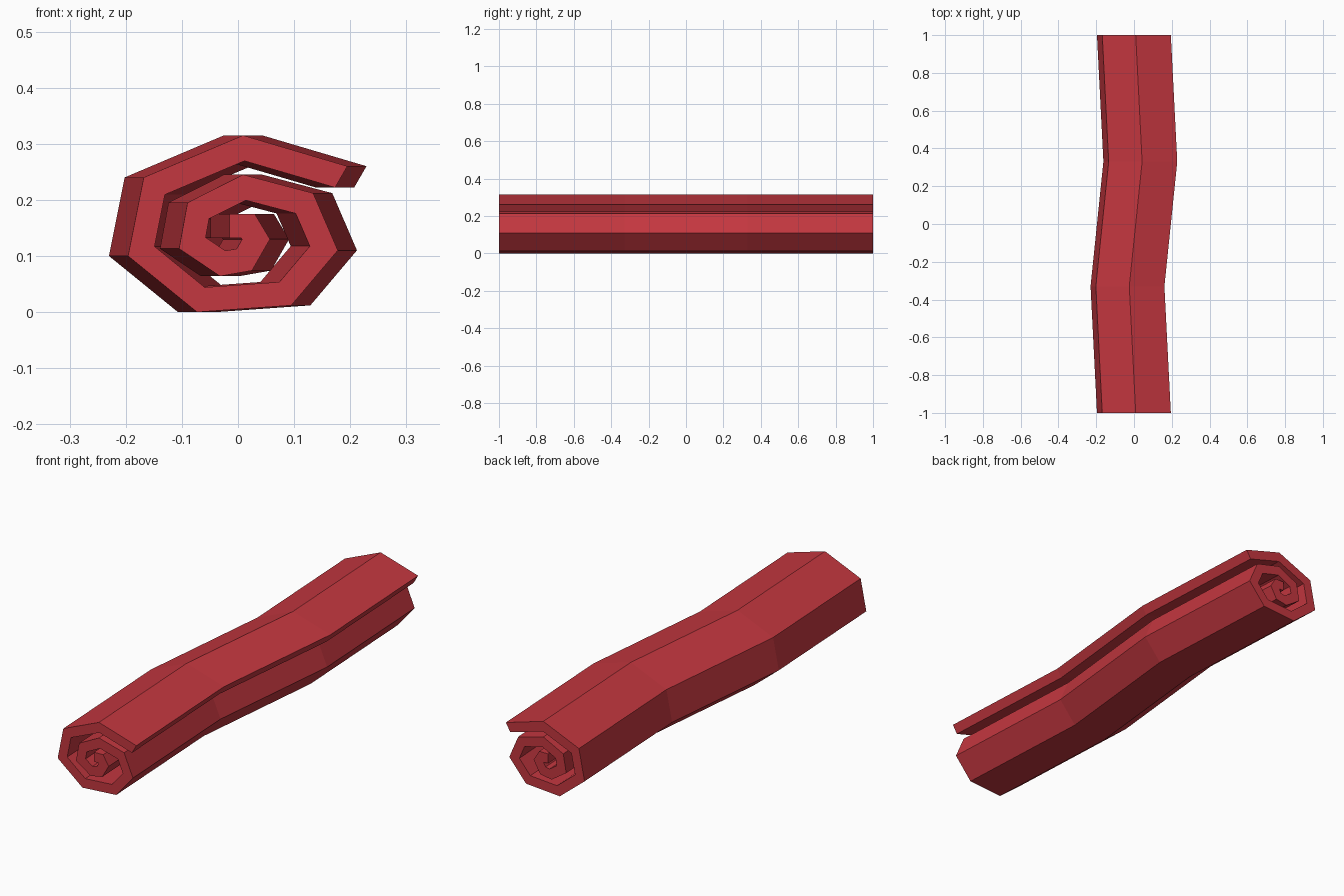
import bpy, bmesh
from mathutils import Vector

if "Cube" in bpy.data.objects:
    bpy.data.objects.remove(bpy.data.objects["Cube"])

THICK = 0.043

# Outer side of the rolled strip (x, z), from the loose edge in to the centre
OUTER = [Vector(p) for p in [
    (0.195, 0.26), (0.009, 0.315), (-0.168, 0.24), (-0.196, 0.10),
    (-0.073, 0.0), (0.095, 0.012), (0.178, 0.11), (0.134, 0.212),
    (0.009, 0.245), (-0.09, 0.195), (-0.105, 0.113), (-0.032, 0.064),
    (0.025, 0.074), (0.057, 0.13), (0.03, 0.175), (-0.015, 0.175)]]

# Sideways wave along the length: (y, x offset)
STATIONS = [(-1, 0), (-0.33, -0.034), (0.33, 0.034), (1, 0)]


def left(v):
    return Vector((-v.y, v.x))


def inset(points, t):
    """Mitred offset of an open polyline toward its left side."""
    dirs = [(b - a).normalized() for a, b in zip(points, points[1:])]
    result = []
    for i, p in enumerate(points):
        d0 = dirs[max(i - 1, 0)]
        d1 = dirs[min(i, len(dirs) - 1)]
        n = left(d0 + d1).normalized()
        result.append(p + n * t / n.dot(left(d1)))
    return result


inner = inset(OUTER, THICK)
inner[0] = Vector((0.173, 0.222))  # slanted loose edge
loop = OUTER + inner[::-1]
n, count = len(OUTER), len(loop)

bm = bmesh.new()
rings = [[bm.verts.new((p.x + dx, y, p.y)) for p in loop] for y, dx in STATIONS]

# Long faces of the roll
for a, b in zip(rings, rings[1:]):
    for i in range(count):
        j = (i + 1) % count
        bm.faces.new((a[i], a[j], b[j], b[i]))

# Spiral end faces
for ring in (rings[0], rings[-1]):
    for i in range(n - 1):
        bm.faces.new((ring[i], ring[i + 1], ring[count - 2 - i], ring[count - 1 - i]))

bmesh.ops.recalc_face_normals(bm, faces=bm.faces)
mesh = bpy.data.meshes.new("rolled_carpet")
bm.to_mesh(mesh)
bm.free()

red = bpy.data.materials.new("carpet red")
red.diffuse_color = (0.55, 0.038, 0.05, 1)
red.use_nodes = True
red.node_tree.nodes["Principled BSDF"].inputs["Base Color"].default_value = red.diffuse_color
mesh.materials.append(red)
bpy.context.collection.objects.link(bpy.data.objects.new("rolled_carpet", mesh))
